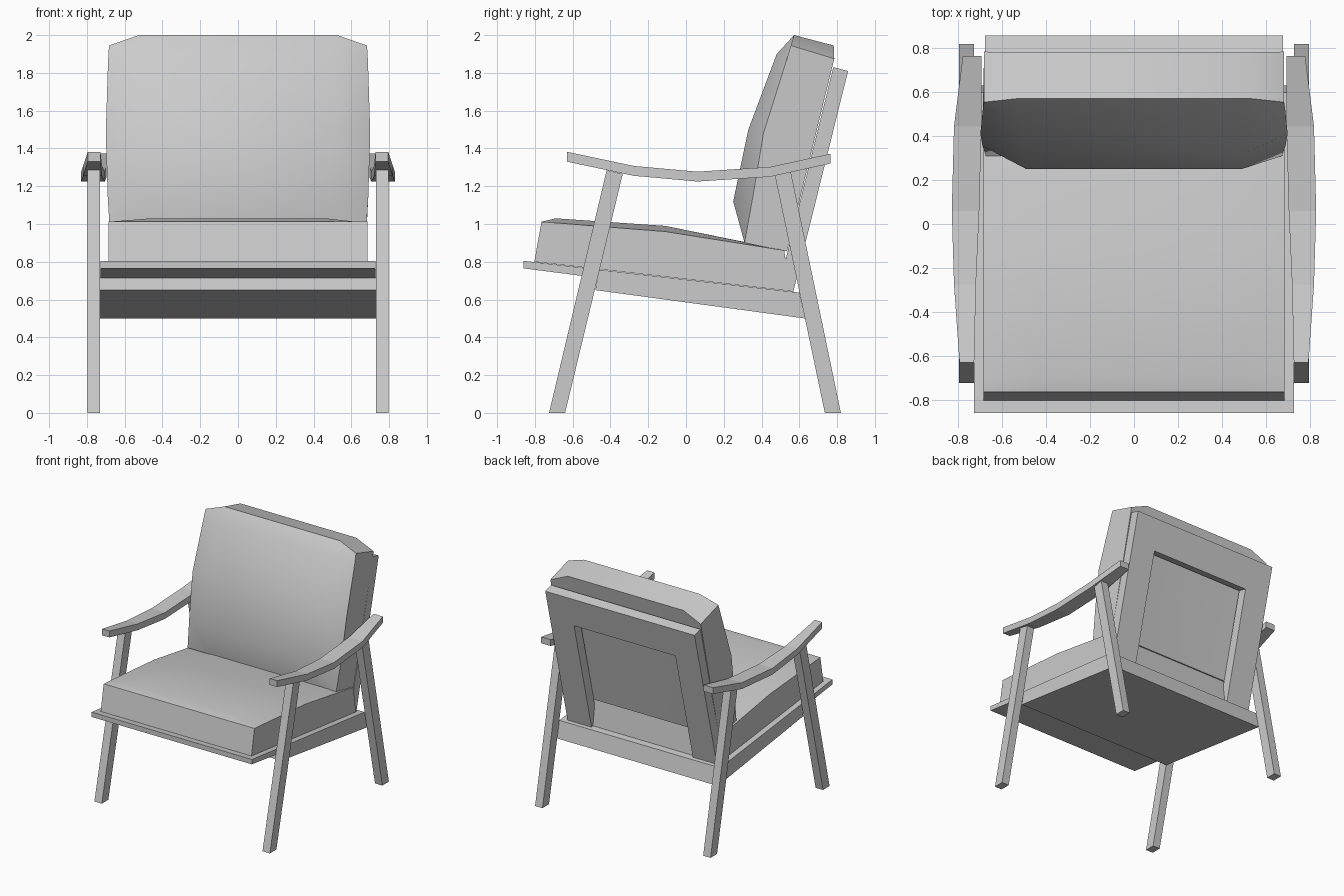
import bpy, bmesh, math

cube = bpy.data.objects.get("Cube")
if cube:
    bpy.data.objects.remove(cube, do_unlink=True)

grey = bpy.data.materials.new("light_grey")
grey.use_nodes = True
colour = (0.6, 0.6, 0.6, 1)
grey.diffuse_color = colour
grey.node_tree.nodes["Principled BSDF"].inputs["Base Color"].default_value = colour


def loft(name, sections, smooth=False):
    """Skin a row of equal point rings and close both ends."""
    bm = bmesh.new()
    rings = [[bm.verts.new(p) for p in s] for s in sections]
    n = len(rings[0])
    for a, b in zip(rings, rings[1:]):
        for i in range(n):
            j = (i + 1) % n
            bm.faces.new((a[i], a[j], b[j], b[i]))
    bm.faces.new(rings[0][::-1])
    bm.faces.new(rings[-1])
    bmesh.ops.recalc_face_normals(bm, faces=bm.faces)
    mesh = bpy.data.meshes.new(name)
    bm.to_mesh(mesh)
    bm.free()
    mesh.materials.append(grey)
    obj = bpy.data.objects.new(name, mesh)
    bpy.context.collection.objects.link(obj)
    if smooth:
        bpy.ops.object.select_all(action='DESELECT')
        obj.select_set(True)
        bpy.context.view_layer.objects.active = obj
        bpy.ops.object.shade_smooth_by_angle(angle=math.radians(35))
    return obj


def prism(name, profile, x0, x1):
    """Side profile of (y, z) points stretched across x."""
    return loft(name, [[(x, y, z) for y, z in profile] for x in (x0, x1)])


def pillow(name, edge, middle):
    """Cushion from an outer and an inner ring of (half width, y, z)."""
    flip = lambda ring: [(-x, y, z) for x, y, z in ring]
    return loft(name, [flip(edge), flip(middle), middle, edge], smooth=True)


# Legs and armrests, one set on each side
front_leg = [(-0.725, 0), (-0.64, 0), (-0.335, 1.265), (-0.42, 1.285)]
back_leg = [(0.735, 0), (0.82, 0), (0.555, 1.275), (0.47, 1.26)]
# y, underside z, inner x, outer x
arm = [(-0.63, 1.33, 0.728, 0.795), (-0.275, 1.255, 0.72, 0.82),
       (0.06, 1.225, 0.705, 0.83), (0.445, 1.25, 0.695, 0.82),
       (0.765, 1.32, 0.695, 0.78)]
for side, s in (("left", 1), ("right", -1)):
    prism("front_leg_" + side, front_leg, s * 0.73, s * 0.797)
    prism("back_leg_" + side, back_leg, s * 0.73, s * 0.797)
    loft("armrest_" + side,
         [[(s * a, y, z), (s * b, y, z), (s * b, y, z + 0.052), (s * a, y, z + 0.052)]
          for y, z, a, b in arm])

# Seat board with a deeper box beneath it
prism("seat_board", [(-0.86, 0.805), (-0.86, 0.765), (-0.47, 0.715), (-0.46, 0.758)],
      -0.728, 0.728)
prism("seat_box", [(-0.48, 0.65), (0.63, 0.5), (0.6, 0.637), (-0.46, 0.758)],
      -0.73, 0.73)

# Open frame behind the back cushion
outline = [(-0.678, 0.64), (-0.678, 1.81), (0.678, 1.81), (0.678, 0.64),
           (0.46, 0.64), (0.46, 1.56), (-0.46, 1.56), (-0.46, 0.64)]
rear = [(x, 0.858 - 0.248 * (1.81 - z), z) for x, z in outline]
loft("back_frame", [rear, [(x, y - 0.078, z + 0.02) for x, y, z in rear]])

# Seat cushion
w, m = 0.685, 0.46
base = [(0.55, 0.645), (-0.803, 0.8)]
seat_edge = [(-0.765, 1.012), (-0.69, 1.006), (-0.11, 0.96), (0.52, 0.86)] + base
seat_mid = [(-0.765, 1.012), (-0.69, 1.03), (-0.11, 0.99), (0.52, 0.862)] + base
pillow("seat_cushion", [(w, y, z) for y, z in seat_edge],
       [(m, y, z) for y, z in seat_mid])

# Back cushion, bulging forward
pillow("back_cushion",
       [(0.683, 0.785, 1.875), (0.683, 0.555, 1.945), (0.688, 0.53, 1.86),
        (0.7, 0.41, 1.48), (0.69, 0.355, 1.15), (0.675, 0.31, 0.9), (0.675, 0.535, 0.855)],
       [(0.525, 0.782, 1.945), (0.525, 0.572, 2.0), (0.52, 0.48, 1.9),
        (0.52, 0.33, 1.5), (0.49, 0.25, 1.12), (0.49, 0.31, 0.9), (0.49, 0.535, 0.855)])
